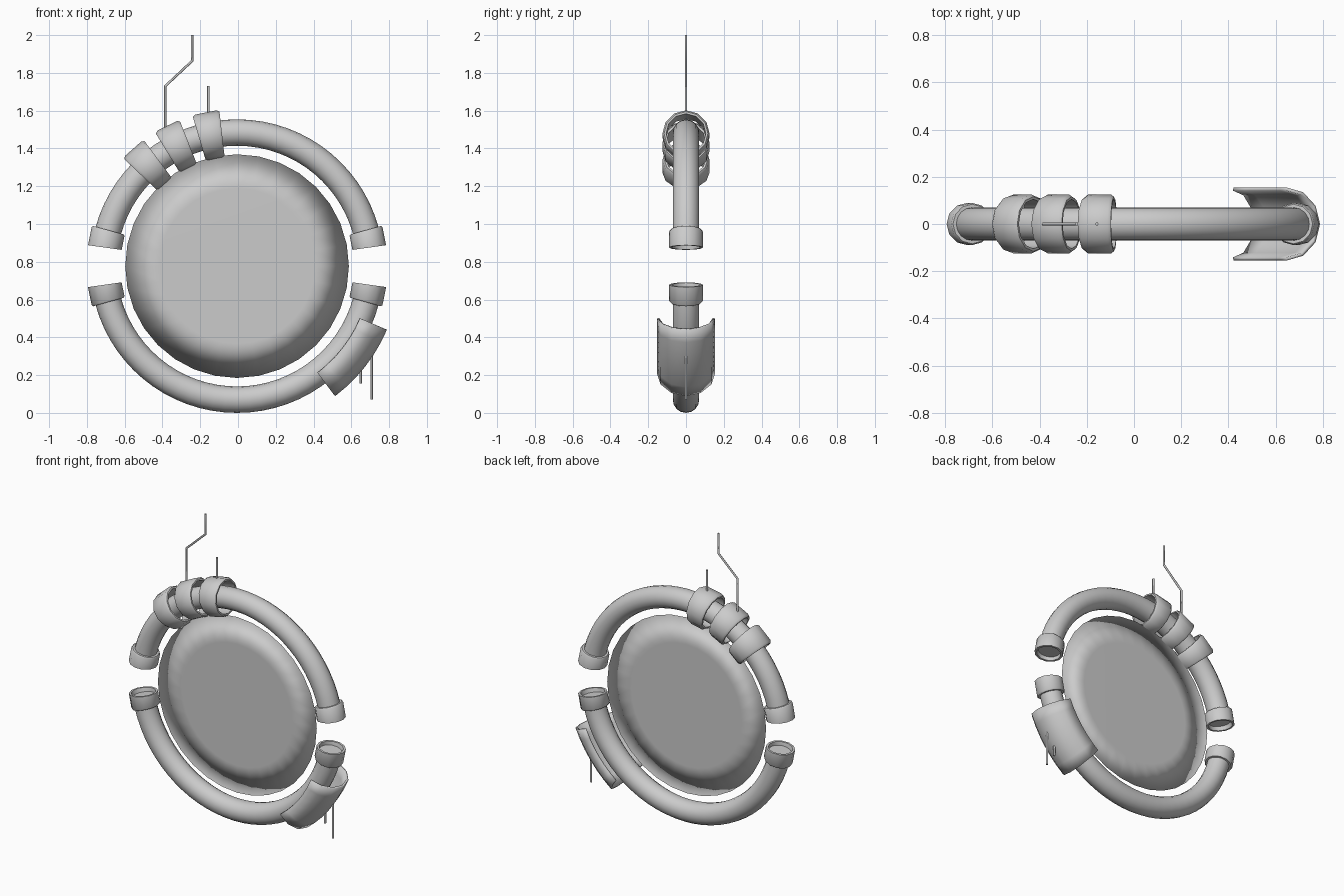
import bpy, bmesh
from math import sin, cos, pi, radians

if "Cube" in bpy.data.objects:
    bpy.data.objects.remove(bpy.data.objects["Cube"])

CX, CZ, R = -0.005, 0.777, 0.707      # centre and radius of the main ring
SIDES = 12


def ring_point(theta, rho, v):
    """Point on a torus-like surface: theta round the ring, v round the tube."""
    t = radians(theta)
    d = R + rho * cos(v)
    return (CX + d * cos(t), rho * sin(v), CZ + d * sin(t))


def finish(name, bm, angle=40, recalc=True):
    if recalc:
        bmesh.ops.recalc_face_normals(bm, faces=bm.faces)
    me = bpy.data.meshes.new(name)
    bm.to_mesh(me)
    bm.free()
    ob = bpy.data.objects.new(name, me)
    bpy.context.collection.objects.link(ob)
    bpy.ops.object.select_all(action='DESELECT')
    ob.select_set(True)
    bpy.context.view_layer.objects.active = ob
    bpy.ops.object.shade_smooth_by_angle(angle=radians(angle))
    return ob


def sweep(name, stations, sides=SIDES, loop=False, caps=False, half=False):
    """Skin circles (or outer half circles) of given (theta, radius)."""
    bm = bmesh.new()
    if half:
        angles = [-pi / 2 + pi * i / sides for i in range(sides + 1)]
    else:
        angles = [2 * pi * i / sides for i in range(sides)]
    rows = [[bm.verts.new(ring_point(t, r, v)) for v in angles] for t, r in stations]
    pairs = list(zip(rows, rows[1:]))
    if loop:
        pairs.append((rows[-1], rows[0]))
    n = len(angles)
    for a, b in pairs:
        for i in range(n - 1 if half else n):
            j = (i + 1) % n
            bm.faces.new((a[i], a[j], b[j], b[i]))
    if caps:
        bm.faces.new(rows[0])
        bm.faces.new(rows[-1])
    return finish(name, bm)


def rod(name, pts, radius=0.007):
    cu = bpy.data.curves.new(name, 'CURVE')
    cu.dimensions = '3D'
    cu.bevel_depth = radius
    cu.bevel_resolution = 1
    cu.use_fill_caps = True
    sp = cu.splines.new('POLY')
    sp.points.add(len(pts) - 1)
    for p, (x, z) in zip(sp.points, pts):
        p.co = (x, 0, z, 1)
    ob = bpy.data.objects.new(name, cu)
    bpy.context.collection.objects.link(ob)
    bpy.ops.object.select_all(action='DESELECT')
    ob.select_set(True)
    bpy.context.view_layer.objects.active = ob
    bpy.ops.object.convert(target='MESH')


# Upper and lower half tubes
for name, start in (("upper_tube", 0), ("lower_tube", 180)):
    sweep(name, [(start + 10 + 160 * i / 32, 0.07) for i in range(33)], 16, caps=True)

# End collars with a recessed mouth
for name, base, s in (("collar_upper_right", 0, 1), ("collar_upper_left", 180, -1),
                      ("collar_lower_left", 180, 1), ("collar_lower_right", 360, -1)):
    prof = [(15.6, 0.068), (15.6, 0.084), (15, 0.09), (8, 0.09), (8, 0.076), (11, 0.068)]
    sweep(name, [(base + s * t, r) for t, r in prof], loop=True)

# Three loose chamfered rings
for i, mid in enumerate((101.5, 116.5, 131.5)):
    prof = [(-5, 0.105), (-5, 0.116), (-4, 0.125), (4, 0.125), (5, 0.116), (5, 0.105)]
    sweep(f"band_{i + 1}", [(mid + t, r) for t, r in prof], loop=True)

# Half-shell guard at the lower right
guard = sweep("guard_shell", [(-53 + 30 * i / 6, 0.148) for i in range(7)], 6, half=True)
mod = guard.modifiers.new("thickness", 'SOLIDIFY')
mod.thickness = 0.014
mod.offset = 0

# Thin disc: both faces share the rim, so smooth shading rolls off to the edge
bm = bmesh.new()
N = 32


def circle(rad, y):
    return [bm.verts.new((CX + rad * cos(2 * pi * i / N), y, CZ + rad * sin(2 * pi * i / N)))
            for i in range(N)]


rim = circle(0.592, 0)
for y in (-0.001, 0.001):
    inner = circle(0.41, y)
    bm.faces.new(inner)
    for i in range(N):
        j = (i + 1) % N
        bm.faces.new((rim[i], rim[j], inner[j], inner[i]))
finish("disc", bm, 180)

# Upper rods and lower pins
rod("bent_rod", [(-0.385, 1.47), (-0.385, 1.73), (-0.243, 1.863), (-0.243, 2.0)])
rod("straight_rod", [(-0.157, 1.58), (-0.157, 1.73)])
rod("long_pin", [(0.708, 0.32), (0.708, 0.07)])
rod("short_pin", [(0.65, 0.24), (0.65, 0.155)])
